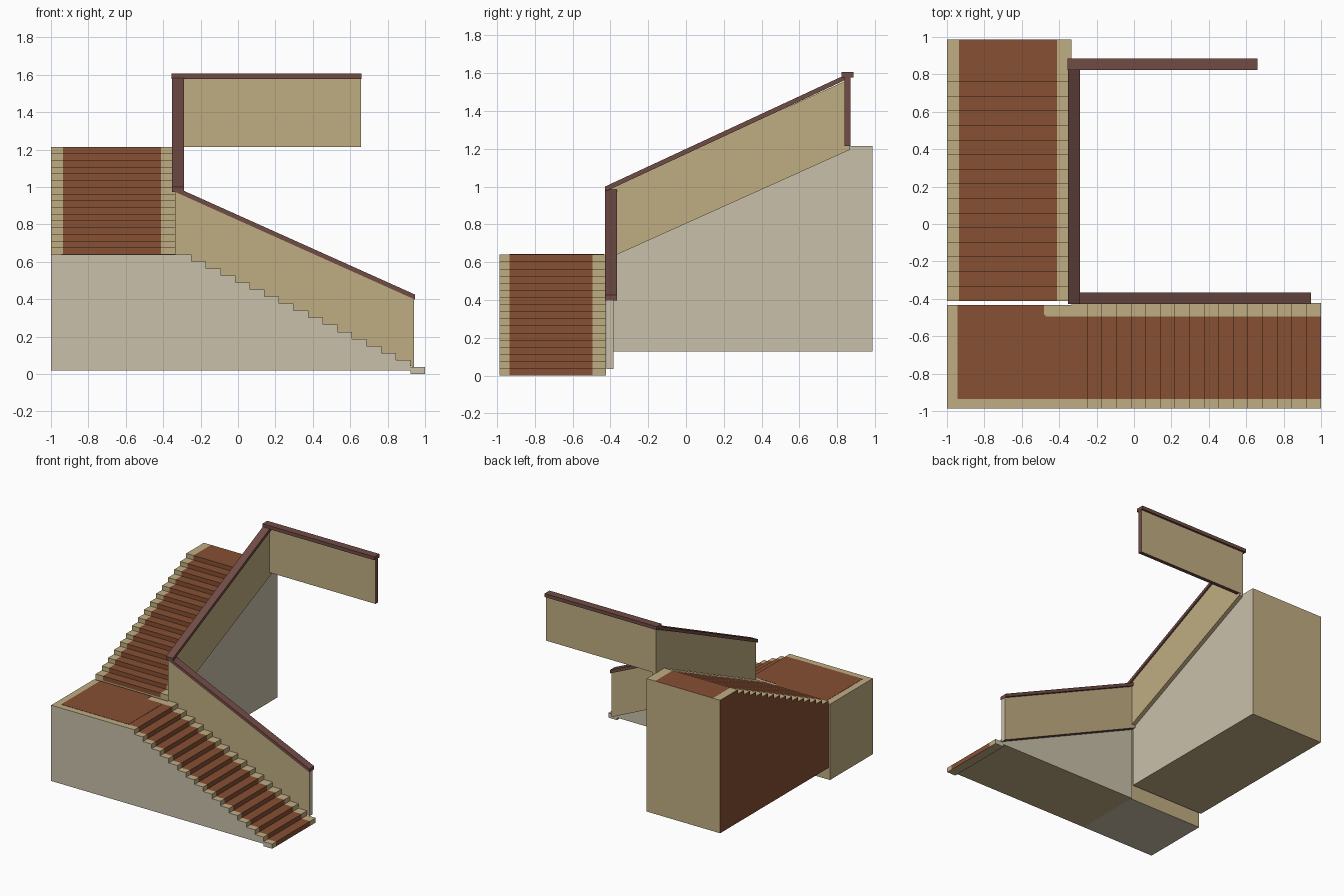
import bpy, bmesh

if "Cube" in bpy.data.objects:
    bpy.data.objects.remove(bpy.data.objects["Cube"])

# Flat colours
mats = []
for mname, c in [("tan_wood", (0.53, 0.42, 0.225)), ("pale_plaster", (0.59, 0.53, 0.40)),
                 ("brown_carpet", (0.245, 0.08, 0.033)), ("dark_red_wood", (0.165, 0.072, 0.06))]:
    m = bpy.data.materials.new(mname)
    m.diffuse_color = (*c, 1)
    m.use_nodes = True
    m.node_tree.nodes["Principled BSDF"].inputs["Base Color"].default_value = m.diffuse_color
    mats.append(m)
TAN, PALE, CARPET, WOOD = range(4)


def prism(name, pts, axis, cuts, rule):
    """Extrude a profile along an axis through the cut positions; rule(normal, centre) picks the colour."""
    place = {"x": lambda u, v, w: (w, u, v), "y": lambda u, v, w: (u, w, v),
             "z": lambda u, v, w: (u, v, w)}[axis]
    bm = bmesh.new()
    rings = [[bm.verts.new(place(u, v, w)) for u, v in pts] for w in cuts]
    n = len(pts)
    for a, b in zip(rings, rings[1:]):
        for i in range(n):
            j = (i + 1) % n
            bm.faces.new((a[i], a[j], b[j], b[i]))
    bm.faces.new(rings[0])
    bm.faces.new(rings[-1])
    bmesh.ops.recalc_face_normals(bm, faces=bm.faces)
    bm.normal_update()
    for f in bm.faces:
        f.material_index = rule(f.normal, f.calc_center_median())
    me = bpy.data.meshes.new(name)
    bm.to_mesh(me)
    bm.free()
    for m in mats:
        me.materials.append(m)
    ob = bpy.data.objects.new(name, me)
    bpy.context.collection.objects.link(ob)
    return ob


def rect(u0, u1, v0, v1):
    return [(u0, v0), (u1, v0), (u1, v1), (u0, v1)]


def slant(u0, u1, z0, z1, height):
    """Sloped band: bottom runs z0 to z1, constant vertical height."""
    return [(u0, z0), (u1, z1), (u1, z1 + height), (u0, z0 + height)]


def steps(start, z0, tread, rise, count):
    """Stepped outline, riser then tread."""
    out = []
    for k in range(count):
        out += [(start + k * tread, z0 + k * rise), (start + k * tread, z0 + (k + 1) * rise)]
    return out


T = 0.078
LAND = 0.64
TOP = 1.215

# Lower flight, climbing towards -x; first step sits a little below the wall
lower = steps(1.0, 0.0, -T, LAND / 17, 17)
lower += [(-0.335, LAND), (-0.335, 0.02), (1 - T, 0.02), (1 - T, 0.0)]


def lower_rule(n, c):
    if abs(n.y) > 0.5:
        return PALE
    if n.z < -0.5 or n.x < -0.5:
        return TAN
    return CARPET if -0.935 < c.y < -0.495 else TAN


prism("lower_flight", lower, "y", [-0.987, -0.935, -0.495, -0.423], lower_rule)

# Corner landing with its L-shaped carpet
prism("landing", rect(-1, -0.335, -0.987, -0.433), "z", [0.02, LAND],
      lambda n, c: PALE if n.y < -0.5 or n.z < -0.5 else TAN)
prism("landing_carpet", [(-0.945, -0.935), (-0.335, -0.935), (-0.335, -0.495), (-0.47, -0.495),
                         (-0.48, -0.485), (-0.48, -0.433), (-0.945, -0.433)],
      "z", [LAND - 0.002, LAND + 0.002], lambda n, c: CARPET)

# Upper flight, climbing towards +y, ending in the top landing
upper = steps(-0.411, LAND, T, (TOP - LAND) / 16, 16)
upper += [(0.987, TOP), (0.987, 0.127), (-0.411, 0.127)]
upper = upper[1:] if upper[0] == upper[-1] else upper


def upper_rule(n, c):
    if n.x > 0.5:
        return PALE
    if n.x < -0.5:
        return CARPET
    if n.z < -0.5 or n.y > 0.5:
        return TAN
    return CARPET if -0.935 < c.x < -0.412 and c.z > 0.6 else TAN


prism("upper_flight", upper, "x", [-1, -0.935, -0.412, -0.335], upper_rule)

# Balustrade panels
prism("lower_panel", slant(-0.337, 0.942, 0.615, 0.035, 0.365), "y", [-0.421, -0.384],
      lambda n, c: PALE if n.x > 0.5 else WOOD if n.z < -0.5 else TAN)
prism("upper_panel", slant(-0.421, 0.868, 0.615, 1.195, 0.375), "x", [-0.337, -0.302],
      lambda n, c: TAN)
prism("top_panel", rect(-0.337, 0.658, TOP, 1.585), "y", [0.838, 0.87],
      lambda n, c: WOOD if abs(n.x) > 0.5 or n.z < -0.5 else TAN)

# Handrails
prism("lower_handrail", slant(-0.335, 0.946, 0.973, 0.398, 0.027), "y", [-0.429, -0.366],
      lambda n, c: WOOD)
prism("upper_handrail", slant(-0.429, 0.845, 0.973, 1.565, 0.027), "x", [-0.352, -0.289],
      lambda n, c: WOOD)
prism("top_handrail", rect(-0.355, 0.66, 1.578, 1.606), "y", [0.823, 0.886], lambda n, c: WOOD)
